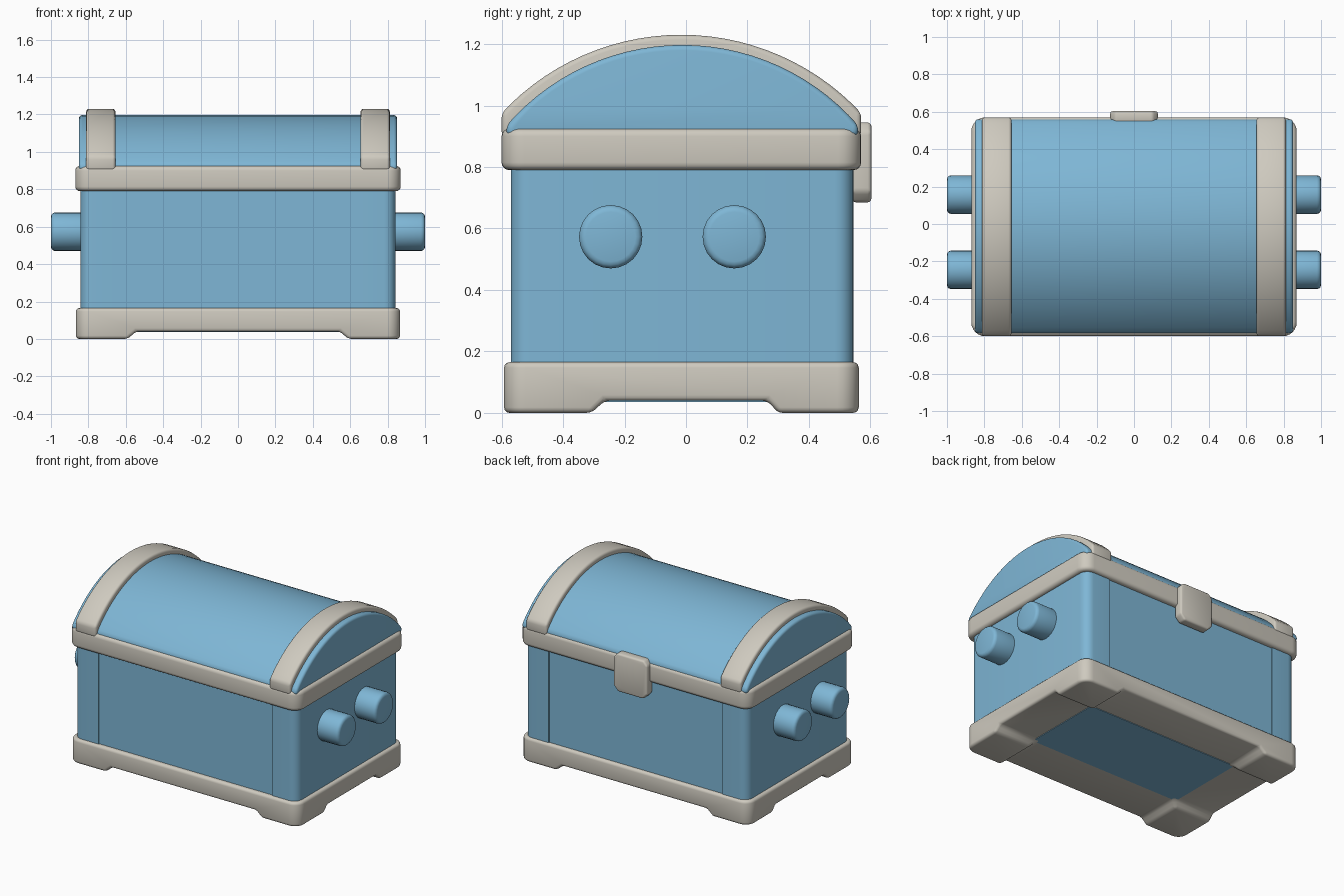
import bpy, bmesh, math
from mathutils import Matrix

if "Cube" in bpy.data.objects:
    bpy.data.objects.remove(bpy.data.objects["Cube"])


def make_mat(name, rgb):
    m = bpy.data.materials.new(name)
    m.diffuse_color = (*rgb, 1)
    m.use_nodes = True
    m.node_tree.nodes["Principled BSDF"].inputs["Base Color"].default_value = m.diffuse_color
    return m


BLUE = make_mat("sky blue", (0.21, 0.47, 0.67))
GREY = make_mat("warm grey", (0.62, 0.59, 0.52))


def finish(name, bm, mat, bevel=0.0, segs=3, cutters=()):
    bmesh.ops.recalc_face_normals(bm, faces=bm.faces)
    me = bpy.data.meshes.new(name)
    bm.to_mesh(me)
    bm.free()
    ob = bpy.data.objects.new(name, me)
    bpy.context.collection.objects.link(ob)
    if mat:
        me.materials.append(mat)
    bpy.ops.object.select_all(action='DESELECT')
    ob.select_set(True)
    bpy.context.view_layer.objects.active = ob
    for c in cutters:
        mod = ob.modifiers.new("cut", 'BOOLEAN')
        mod.object = c
        mod.operation = 'DIFFERENCE'
        mod.solver = 'EXACT'
        bpy.ops.object.modifier_apply(modifier=mod.name)
        bpy.data.objects.remove(c)
    if bevel:
        mod = ob.modifiers.new("soft edges", 'BEVEL')
        mod.width, mod.segments = bevel, segs
        mod.limit_method, mod.angle_limit = 'ANGLE', math.radians(32)
        bpy.ops.object.modifier_apply(modifier=mod.name)
    bpy.ops.object.shade_smooth_by_angle(angle=math.radians(40))
    return ob


def box_mesh(x0, x1, y0, y1, z0, z1, corner=0.0):
    bm = bmesh.new()
    bmesh.ops.create_cube(bm, size=1)
    for v in bm.verts:
        v.co = ((x0 + x1) / 2 + v.co.x * (x1 - x0),
                (y0 + y1) / 2 + v.co.y * (y1 - y0),
                (z0 + z1) / 2 + v.co.z * (z1 - z0))
    if corner:
        up = [e for e in bm.edges
              if abs(e.verts[0].co.z - e.verts[1].co.z) > 1e-4]
        bmesh.ops.bevel(bm, geom=up, offset=corner, segments=6,
                        profile=0.5, affect='EDGES')
    return bm


def prism(points, axis, a, b):
    """Extrude a 2D outline along x (points are y,z) or y (points are x,z)."""
    bm = bmesh.new()
    place = (lambda p: (a, *p)) if axis == 'x' else (lambda p: (p[0], a, p[1]))
    f = bm.faces.new([bm.verts.new(place(p)) for p in points])
    ext = bmesh.ops.extrude_face_region(bm, geom=[f])
    move = (b - a, 0, 0) if axis == 'x' else (0, b - a, 0)
    bmesh.ops.translate(bm, vec=move,
                        verts=[g for g in ext['geom'] if isinstance(g, bmesh.types.BMVert)])
    return bm


def dome(half, cy, bottom, spring, top, n=28):
    """Arched outline: short vertical sides below a circular arc."""
    s = top - spring
    r = (half * half + s * s) / (2 * s)
    a = math.asin(half / r)
    pts = [(cy + r * math.sin(-a + 2 * a * i / n),
            top - r + r * math.cos(-a + 2 * a * i / n)) for i in range(n + 1)]
    return pts + [(cy + half, bottom), (cy - half, bottom)]


# Base frame with a notch across each side, leaving four corner feet
notch_x = finish("notch_x", prism([(-.60, -.1), (-.59, 0), (-.545, .04), (.545, .04), (.59, 0), (.60, -.1)],
                                  'y', -1, 1), None)
notch_y = finish("notch_y", prism([(-.32, -.1), (-.306, 0), (-.265, .04), (.265, .04), (.30, 0), (.32, -.1)],
                                  'x', -1.2, 1.2), None)
for c in (notch_x, notch_y):
    c.hide_render = True
finish("base_frame", box_mesh(-.866, .866, -.592, .562, 0, .165, .07), GREY, .018, 3, (notch_x, notch_y))

# Blue panel on the underside
finish("bottom_panel", box_mesh(-.575, .575, -.285, .275, .036, .06), BLUE)

# Body: rounded ends with a slightly recessed middle panel
for side, name in ((-1, "left_body_end"), (1, "right_body_end")):
    x0, x1 = sorted((side * .655, side * .842))
    bm = box_mesh(x0, x1, -.57, .545, .1, .85)
    outer = [e for e in bm.edges if all(abs(v.co.x) > .8 for v in e.verts)
             and abs(e.verts[0].co.z - e.verts[1].co.z) > .1]
    bmesh.ops.bevel(bm, geom=outer, offset=.06, segments=6, profile=.5, affect='EDGES')
    finish(name, bm, BLUE)
finish("body_panel", box_mesh(-.70, .70, -.563, .538, .1, .85), BLUE)

# Rim between body and lid
finish("lid_rim", box_mesh(-.87, .87, -.6, .57, .79, .925, .075), GREY, .025, 4)

# Arched lid and its two bands
finish("lid", prism(dome(.572, -.012, .90, .935, 1.197), 'x', -.85, .85), BLUE, .03, 4)
for side, name in ((-1, "left_band"), (1, "right_band")):
    x0, x1 = sorted((side * .655, side * .812))
    finish(name, prism(dome(.585, -.015, .90, .975, 1.23), 'x', x0, x1), GREY, .016, 3)

# Latch plate on the back
finish("latch", prism([(-.127, .72), (-.095, .685), (.095, .685), (.127, .72),
                       (.127, .915), (.10, .945), (-.10, .945), (-.127, .915)],
                      'y', .54, .603), GREY, .012, 3)

# Round pegs on both ends
for side, sname in ((-1, "left"), (1, "right")):
    for y, pname in ((-.245, "front"), (.157, "back")):
        bm = bmesh.new()
        bmesh.ops.create_cone(bm, cap_ends=True, segments=24, radius1=.103, radius2=.103, depth=.25,
                              matrix=Matrix.Translation((side * .875, y, .573))
                              @ Matrix.Rotation(math.pi / 2, 4, 'Y'))
        finish(f"{sname}_{pname}_peg", bm, BLUE, .022, 3)
